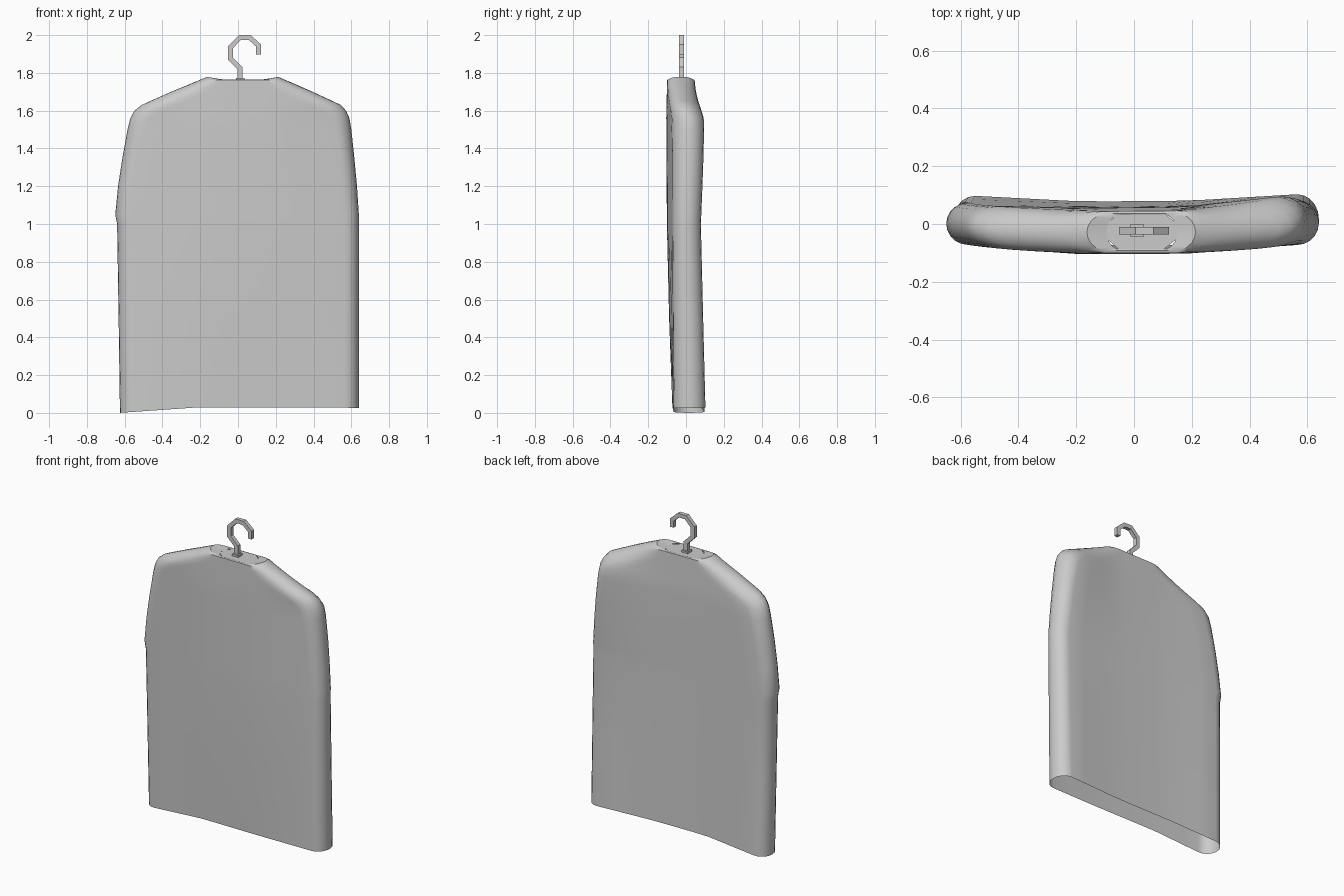
import bpy, bmesh, math
from mathutils import Vector

if "Cube" in bpy.data.objects:
    bpy.data.objects.remove(bpy.data.objects["Cube"])


def lerp_table(table, t):
    """Piecewise linear lookup in [(key, value), ...]."""
    if t <= table[0][0]:
        return table[0][1]
    for (a, va), (b, vb) in zip(table, table[1:]):
        if t <= b:
            return va + (vb - va) * (t - a) / (b - a)
    return table[-1][1]


def finish(bm, name, angle=None):
    me = bpy.data.meshes.new(name)
    bm.to_mesh(me)
    bm.free()
    ob = bpy.data.objects.new(name, me)
    bpy.context.collection.objects.link(ob)
    if angle:
        bpy.context.view_layer.objects.active = ob
        ob.select_set(True)
        bpy.ops.object.shade_smooth_by_angle(angle=math.radians(angle))
        ob.select_set(False)
    return ob


# Front and back surface depth by height, at the left, middle and right
FRONT = {-0.6: [(0, -.065), (1, -.07), (1.55, -.075), (1.78, -.09)],
         -0.18: [(0, -.072), (.8, -.10), (1.55, -.105), (1.78, -.10)],
         0.18: [(0, -.072), (.8, -.10), (1.55, -.103), (1.78, -.10)],
         0.6: [(0, -.065), (1, -.07), (1.55, -.068), (1.78, -.09)]}
BACK = {-0.6: [(0, .10), (1, .075), (1.55, .065), (1.78, .045)],
        -0.18: [(0, .078), (1, .062), (1.55, .055), (1.78, .042)],
        0.18: [(0, .08), (1, .064), (1.55, .06), (1.78, .045)],
        0.6: [(0, .105), (1, .08), (1.55, .108), (1.78, .06)]}


def depth(side, x, z):
    return lerp_table([(k, lerp_table(t, z)) for k, t in side.items()], x)


COLS, ARC = 10, 10


def ring(z, xl, xr, rx, inset=0.0):
    """Flattened loop with rounded ends, counter-clockwise from above."""
    a, b = xl + rx, xr - rx
    xs = [a + (b - a) * i / COLS for i in range(COLS + 1)]
    pts = [(x, depth(FRONT, x, z) + inset) for x in xs]

    def cap(x, s):
        f, k = depth(FRONT, x, z) + inset, depth(BACK, x, z) - inset
        out = []
        for i in range(1, ARC):
            t = math.pi * i / ARC
            out.append((x + s * rx * math.sin(t),
                        (f + k) / 2 - s * (k - f) / 2 * math.cos(t)))
        return out
    pts += cap(b, 1)
    pts += [(x, depth(BACK, x, z) - inset) for x in reversed(xs)]
    pts += cap(a, -1)
    return pts


# Garment cover: open at the hem, rounded shoulders
ROWS = [(0, -.625, .64, .075), (.5, -.632, .64, .075), (1.0, -.64, .64, .075),
        (1.05, -.65, .64, .075), (1.2, -.635, .63, .08), (1.35, -.612, .616, .08),
        (1.5, -.585, .60, .09), (1.56, -.57, .59, .10), (1.6, -.548, .572, .13),
        (1.63, -.51, .545, .17), (1.65, -.467, .503, .18), (1.70, -.354, .395, .17),
        (1.74, -.257, .304, .13), (1.762, -.204, .252, .10)]
HEM = [(-.63, 0), (-.2, .03), (.64, .027)]
bm = bmesh.new()
loops = []
for r in ROWS:
    loops.append([bm.verts.new((x, y, lerp_table(HEM, x) if r[0] == 0 else r[0]))
                  for x, y in ring(*r)])
# neck lip, raised at both shoulders
lip = [(-.16, 1.779), (-.10, 1.765), (.15, 1.765), (.21, 1.779)]
loops.append([bm.verts.new((x, y, lerp_table(lip, x)))
              for x, y in ring(1.77, -.163, .213, .07, .008)])
loops.append([bm.verts.new((x, y, 1.763))
              for x, y in ring(1.77, -.095, .15, .05, .012)])
for lo, hi in zip(loops, loops[1:]):
    n = len(lo)
    for i in range(n):
        j = (i + 1) % n
        bm.faces.new((lo[i], lo[j], hi[j], hi[i]))
finish(bm, "garment_cover", 35)

# Neck plate closing the opening around the hook
bm = bmesh.new()
bm.faces.new([bm.verts.new((x, y, 1.762)) for x, y in (
    (-.05, -.09), (.10, -.09), (.15, -.05), (.15, .0), (.10, .04),
    (-.05, .04), (-.095, .0), (-.095, -.05))])
finish(bm, "neck_plate")

# Hook base
bm = bmesh.new()
bmesh.ops.create_cube(bm, size=1)
for v in bm.verts:
    v.co = Vector((.011 + v.co.x * .045, -.023 + v.co.y * .045, 1.767 + v.co.z * .014))
finish(bm, "hook_base")

# Hook: square bar with mitred bends
PATH = [Vector(p) for p in ((.011, 1.765), (.011, 1.825), (-.039, 1.875), (-.039, 1.937),
                            (.01, 1.987), (.062, 1.987), (.109, 1.945), (.109, 1.898))]
HALF, Y = .0128, -.023
bm = bmesh.new()
secs = []
for i, p in enumerate(PATH):
    d0 = (p - PATH[i - 1]).normalized() if i else None
    d1 = (PATH[i + 1] - p).normalized() if i < len(PATH) - 1 else None
    d0, d1 = d0 or d1, d1 or d0
    t = (d0 + d1).normalized()
    off = Vector((-t.y, t.x)) * HALF / t.dot(d0)
    secs.append([bm.verts.new((p.x + s * off.x, Y + e * HALF, p.y + s * off.y))
                 for s, e in ((1, -1), (-1, -1), (-1, 1), (1, 1))])
for a, b in zip(secs, secs[1:]):
    for i in range(4):
        j = (i + 1) % 4
        bm.faces.new((a[i], a[j], b[j], b[i]))
bm.faces.new(secs[0][::-1])
bm.faces.new(secs[-1])
bmesh.ops.recalc_face_normals(bm, faces=bm.faces)
finish(bm, "hook")
